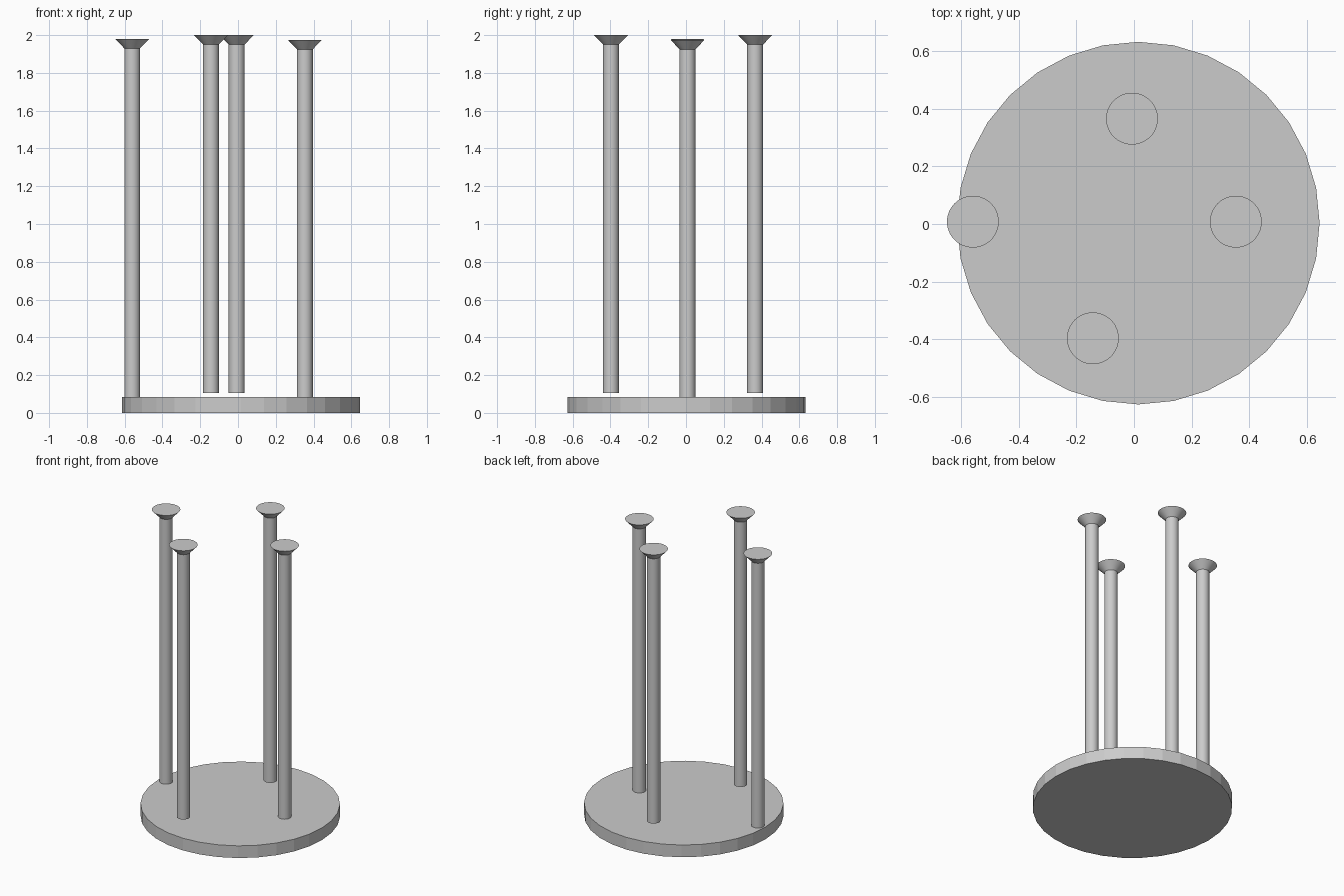
import bpy
import bmesh
from math import radians
from mathutils import Matrix

cube = bpy.data.objects.get("Cube")
if cube:
    bpy.data.objects.remove(cube, do_unlink=True)

# One plain grey for everything
grey = bpy.data.materials.new("light_grey")
grey.use_nodes = True
colour = (0.6, 0.6, 0.6, 1.0)
grey.diffuse_color = colour
grey.node_tree.nodes["Principled BSDF"].inputs["Base Color"].default_value = colour


def add_frustum(bm, sides, r_low, r_high, low, high):
    """Capped cylinder or cone between two heights."""
    bmesh.ops.create_cone(
        bm, cap_ends=True, segments=sides, radius1=r_low, radius2=r_high,
        depth=high - low, matrix=Matrix.Translation((0, 0, (low + high) / 2)))


def finish(bm, name, location):
    mesh = bpy.data.meshes.new(name)
    bm.to_mesh(mesh)
    bm.free()
    mesh.materials.append(grey)
    obj = bpy.data.objects.new(name, mesh)
    obj.location = location
    bpy.context.collection.objects.link(obj)
    return obj


# Faceted round base
bm = bmesh.new()
add_frustum(bm, 32, 0.63, 0.63, 0, 0.085)
finish(bm, "base_disc", (0.015, 0.003, 0))

# Four posts with flared heads: name, x, y, top height
LENGTH, FLARE = 1.895, 0.05
POSTS = [
    ("right_post", -0.56, 0.008, 1.98),
    ("front_post", -0.143, -0.397, 2.0),
    ("back_post", -0.007, 0.366, 2.0),
    ("left_post", 0.354, 0.008, 1.975),
]
for name, x, y, top in POSTS:
    bm = bmesh.new()
    add_frustum(bm, 48, 0.042, 0.042, 0, LENGTH - FLARE)
    add_frustum(bm, 48, 0.042, 0.09, LENGTH - FLARE, LENGTH)
    post = finish(bm, name, (x, y, top - LENGTH))
    bpy.ops.object.select_all(action="DESELECT")
    post.select_set(True)
    bpy.context.view_layer.objects.active = post
    bpy.ops.object.shade_smooth_by_angle(angle=radians(30))
